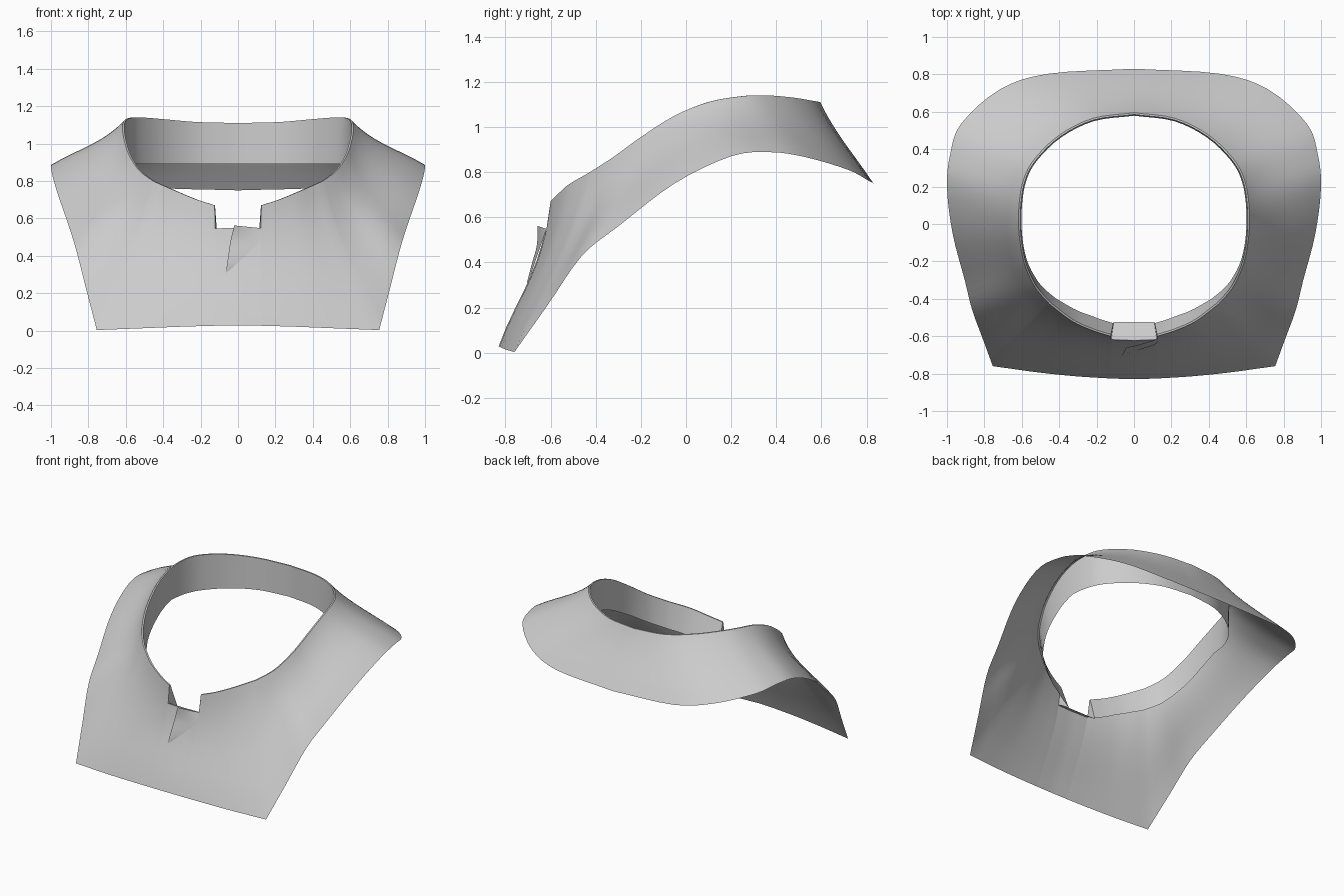
import bpy
from mathutils import Vector

if "Cube" in bpy.data.objects:
    bpy.data.objects.remove(bpy.data.objects["Cube"])


def build(name, cols, mirror=True):
    """Skin a list of point columns into a smooth sheet."""
    n = len(cols[0])
    verts = [p for c in cols for p in c]
    faces = [(i * n + j, i * n + j + 1, (i + 1) * n + j + 1, (i + 1) * n + j)
             for i in range(len(cols) - 1) for j in range(n - 1)]
    me = bpy.data.meshes.new(name)
    me.from_pydata(verts, [], faces)
    ob = bpy.data.objects.new(name, me)
    bpy.context.collection.objects.link(ob)
    if mirror:
        m = ob.modifiers.new("Mirror", 'MIRROR')
        m.use_clip = True
    bpy.ops.object.select_all(action='DESELECT')
    ob.select_set(True)
    bpy.context.view_layer.objects.active = ob
    bpy.ops.object.shade_smooth_by_angle(angle=0.7)
    return ob


def spline(pts, steps):
    """Catmull-Rom through points of any dimension."""
    pts = [Vector(p) for p in pts]
    p = [2 * pts[0] - pts[1]] + pts + [2 * pts[-1] - pts[-2]]
    out = []
    for i in range(1, len(p) - 2):
        a, b, c, d = p[i - 1:i + 3]
        for k in range(steps):
            t = k / steps
            out.append(0.5 * (2 * b + (c - a) * t + (2 * a - 5 * b + 4 * c - d) * t * t
                              + (3 * b - a - 3 * c + d) * t ** 3))
    return out + [pts[-1]]


def ramp(v, lo, hi):
    return min(max((v - lo) / (hi - lo), 0), 1)


def shell_point(r, t):
    """Point on the cape between neck (t=0) and hem (t=1), hollower at the front."""
    a, b = Vector(r[:3]), Vector(r[3:])
    sag = (.13 - .06 * ramp(a.y, .3, .55) + .17 * ramp(-a.y, -.05, .5)) * t * (1 - t) ** 2
    out = Vector((a.x, a.y, 0)).normalized()
    p = a.lerp(b, t) - Vector((out.x * sag * .45, out.y * sag * .45, sag))
    p.x = max(p.x, 0)
    return p


# Matching neck-edge and hem points (neck xyz, hem xyz), back centre to hem corner
side = [(0, .595, 1.11, 0, .83, .75),
        (.22, .565, 1.115, .46, .803, .765),
        (.40, .475, 1.13, .72, .718, .81),
        (.53, .35, 1.14, .925, .535, .865),
        (.59, .24, 1.135, .982, .375, .888),
        (.615, .10, 1.11, 1.0, .20, .87),
        (.615, -.05, 1.05, .97, -.05, .75),
        (.59, -.20, .955, .905, -.30, .56),
        (.545, -.31, .875, .865, -.46, .43),
        (.505, -.37, .835, .81, -.61, .215),
        (.45, -.43, .797, .755, -.76, .003)]
# Front panel, hem corner to notch
front = [side[-1],
         (.33, -.52, .745, .50, -.795, .013),
         (.22, -.57, .70, .30, -.815, .021),
         (.125, -.60, .67, .125, -.826, .026)]
rail = spline(side, 4)[:-1] + spline(front, 4)
rows = [0, .05, .1, .17, .25, .35, .46, .58, .72, .86, 1]
build("cape_shell", [[shell_point(r, t) for t in rows] for r in rail])

# Front placket below the square notch, cut from the same surface
T0 = .142
centre = [Vector((x, -.605 + .005 * x / .125, .67, x, -.83 + .004 * x / .125, .028 - .002 * x / .125))
          for x in (.125, .08, .04, 0)]
low_rows = [T0] + [t for t in rows if t > T0]
build("front_placket", [[shell_point(r, t) for t in low_rows] for r in centre])

# Inner collar band hanging from the neck edge, stepping down at the notch
band = []
for a in [Vector(r[:3]) for r in rail] + [shell_point(r, T0) for r in centre]:
    w = ramp(-a.y, .1, .55)
    flat = Vector((a.x, a.y, 0)).normalized()
    top = a - flat * .01
    low = a - flat * (.016 + .055 * w * w)
    if a.z < .6:
        low.y = -.524
    low.z = min(max(a.z - .22 + .05 * w, .49), .89)
    band.append([a, top, top.lerp(low, .5), low])
build("collar_band", band)

# Overlapping front flap that tapers into the slit
edge = spline([(-.02, -.658, .562), (-.04, -.660, .48), (-.052, -.681, .40), (-.065, -.705, .31)], 3)
root = spline([(.122, -.618, .548), (.12, -.640, .485), (.04, -.669, .40), (-.06, -.698, .31)], 3)
build("front_flap", [[e.lerp(r, k / 5) for k in range(6)] for e, r in zip(edge, root)], mirror=False)
